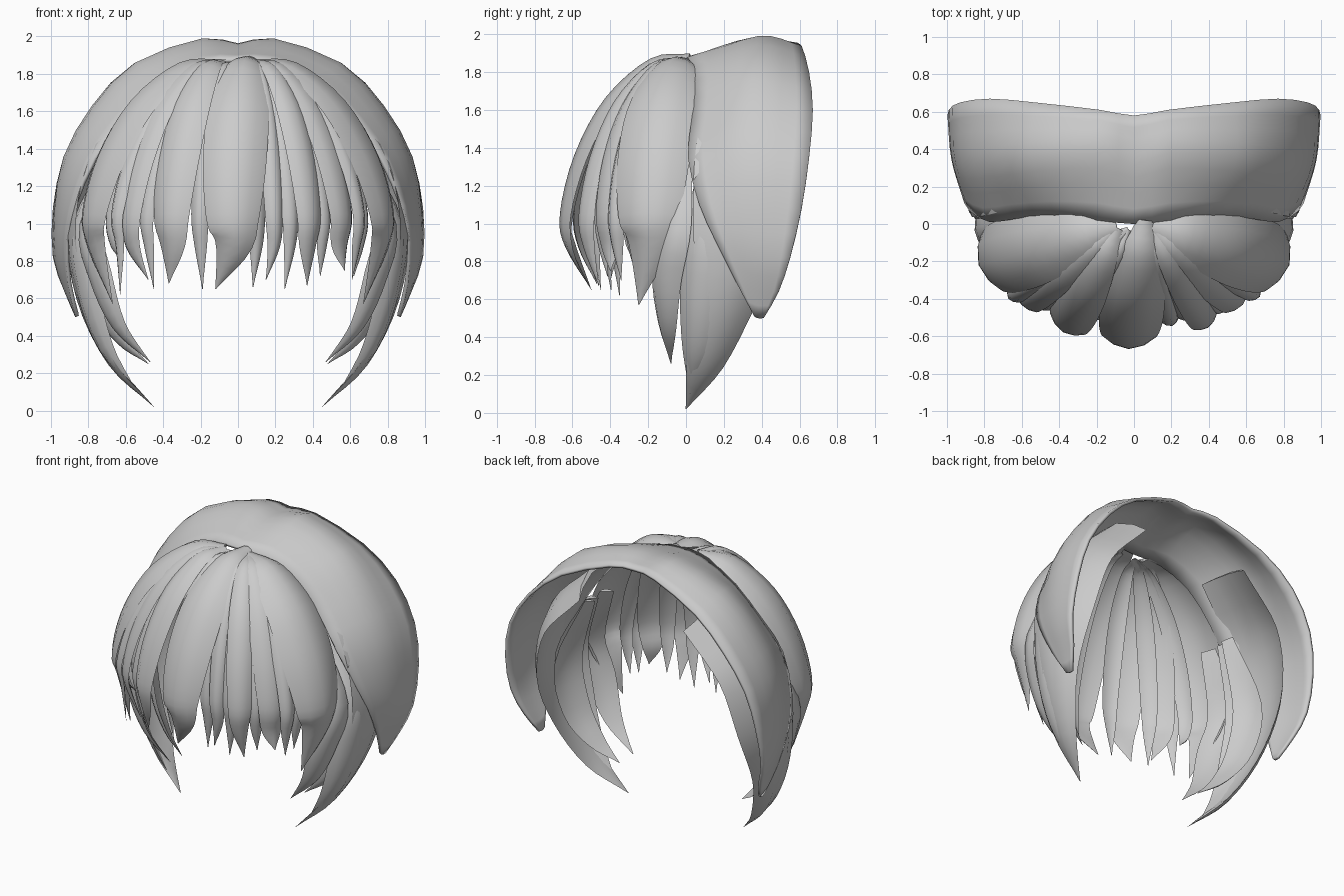
import bpy, math
from mathutils import Vector

cube = bpy.data.objects.get("Cube")
if cube:
    bpy.data.objects.remove(cube)

mat = bpy.data.materials.new("light grey hair")
mat.use_nodes = True
GREY = (0.6, 0.6, 0.6, 1)
mat.diffuse_color = GREY
mat.node_tree.nodes["Principled BSDF"].inputs["Base Color"].default_value = GREY


def spline(pts, steps):
    """Smooth curve through the points, of any dimension."""
    pts = [Vector(p) for p in pts]
    ext = [2 * pts[0] - pts[1]] + pts + [2 * pts[-1] - pts[-2]]
    out = []
    for i in range(len(pts) - 1):
        a, b, c, d = ext[i:i + 4]
        for k in range(steps):
            t = k / steps
            out.append(b + (c - a) * t / 2 + (a - 2.5 * b + 2 * c - d / 2) * t ** 2
                       + (1.5 * (b - c) + (d - a) / 2) * t ** 3)
    return out + [pts[-1]]


def add_mesh(name, verts, faces):
    me = bpy.data.meshes.new(name)
    me.from_pydata(verts, [], faces)
    me.materials.append(mat)
    ob = bpy.data.objects.new(name, me)
    bpy.context.collection.objects.link(ob)
    bpy.ops.object.select_all(action="DESELECT")
    ob.select_set(True)
    bpy.context.view_layer.objects.active = ob
    bpy.ops.object.mode_set(mode="EDIT")
    bpy.ops.mesh.select_all(action="SELECT")
    bpy.ops.mesh.normals_make_consistent(inside=False)
    bpy.ops.object.mode_set(mode="OBJECT")
    bpy.ops.object.shade_smooth_by_angle(angle=math.radians(50))
    return ob


def lock(name, path, widths, bulge, thick=0.03, centre=(0, 0.05, 0.9)):
    """Crescent section swept along a path, facing away from a centre."""
    path = spline(path, 4)
    widths = [w.x for w in spline([(w, 0) for w in widths], 4)]
    us = [-1, -0.6, 0, 0.6, 1]
    verts = []
    for i, p in enumerate(path):
        tan = (path[min(i + 1, len(path) - 1)] - path[max(i - 1, 0)]).normalized()
        side = tan.cross(p - Vector(centre)).normalized()
        out = side.cross(tan)
        w = max(widths[i], 0.002)
        h = w * bulge
        th = min(thick, w * 0.5)
        ring = [(u, (1 - u * u) * h) for u in us]
        ring += [(u, (1 - u * u) * (h - th)) for u in us[-2:0:-1]]
        verts += [p + side * u * w + out * (v - h * 0.6) for u, v in ring]
    n = 8
    faces = [(r * n + j, r * n + (j + 1) % n, (r + 1) * n + (j + 1) % n, (r + 1) * n + j)
             for r in range(len(path) - 1) for j in range(n)]
    faces += [tuple(range(n)), tuple(range(len(verts) - n, len(verts)))]
    return add_mesh(name, verts, faces)


# Crown shell: front, middle and back point of each row, centre to side
rows = [
    [(0, 0, 1.88), (0, 0.32, 1.96), (0, 0.58, 1.95)],
    [(0.2, 0.02, 1.86), (0.19, 0.38, 1.99), (0.18, 0.61, 1.94)],
    [(0.42, 0.04, 1.75), (0.55, 0.36, 1.86), (0.53, 0.65, 1.8)],
    [(0.62, 0.03, 1.55), (0.77, 0.33, 1.63), (0.77, 0.67, 1.6)],
    [(0.77, 0.01, 1.35), (0.92, 0.32, 1.36), (0.93, 0.65, 1.35)],
    [(0.88, 0.07, 1.1), (0.97, 0.33, 1.08), (0.99, 0.61, 1.08)],
    [(0.92, 0.16, 0.9), (0.97, 0.36, 0.83), (0.99, 0.55, 0.82)],
    [(0.91, 0.27, 0.68), (0.92, 0.38, 0.64), (0.93, 0.49, 0.64)],
    [(0.87, 0.36, 0.51), (0.87, 0.38, 0.5), (0.87, 0.41, 0.5)],
]
rows = [[(-x, y, z) for x, y, z in r] for r in rows[:0:-1]] + rows
edges = [spline([r[k] for r in rows], 2) for k in range(3)]
grid = [spline(trio, 4) for trio in zip(*edges)]
m = len(grid[0])
shell = add_mesh("crown_shell", [p for r in grid for p in r],
                 [(i * m + j, i * m + j + 1, (i + 1) * m + j + 1, (i + 1) * m + j)
                  for i in range(len(grid) - 1) for j in range(m - 1)])
if shell.data.polygons[len(shell.data.polygons) // 2].normal.z < 0:
    shell.data.flip_normals()
solid = shell.modifiers.new("thickness", "SOLIDIFY")
solid.thickness = 0.02

# Long locks hanging at both sides: path, half widths, bulge, facing centre
side_locks = {
    "long_lock": ([(0.46, 0.39, 1.72), (0.77, 0.34, 1.4), (0.88, 0.3, 1), (0.84, 0.21, 0.6),
                   (0.68, 0.1, 0.25), (0.45, 0, 0.02)],
                  (0.24, 0.28, 0.26, 0.17, 0.1, 0), 0.35, (0, 0.15, 0.9)),
    "middle_lock": ([(0.66, 0.12, 1.4), (0.85, 0.09, 1), (0.83, 0.06, 0.65),
                     (0.72, 0.04, 0.33), (0.54, 0.02, 0.1)],
                    (0.05, 0.12, 0.12, 0.08, 0), 0.5, (0, 0.5, 0.9)),
    "inner_lock": ([(0.64, 0.17, 1.4), (0.81, 0.18, 0.95), (0.77, 0.15, 0.6),
                    (0.64, 0.1, 0.38), (0.48, 0.06, 0.25)],
                   (0.04, 0.1, 0.1, 0.06, 0), 0.5, (0, 0.6, 0.9)),
    "front_side_lock": ([(0.64, -0.02, 1.4), (0.81, -0.07, 1), (0.76, -0.12, 0.72),
                         (0.65, -0.11, 0.45), (0.47, -0.08, 0.26)],
                        (0.05, 0.1, 0.1, 0.06, 0), 0.5, (0, 0.5, 0.9)),
}
for name, (path, widths, bulge, centre) in side_locks.items():
    for label, s in (("left_", 1), ("right_", -1)):
        lock(label + name, [(s * x, y, z) for x, y, z in path], widths, bulge, centre=centre)

# Fringe profile: reach from the parting towards the widest point, and height
PROFILE = [(0, 1.87), (0.3, 1.84), (0.64, 1.64), (0.88, 1.35), (1, 1.05), (0.97, 0.88)]
TAPER = (0.25, 0.65, 0.95, 1, 0.85, 0.6, 0)


def fringe(name, start, wide, tip, width, bulge=0.45, thick=0.03):
    (sx, sy, lift), (wx, wy) = start, wide
    path = [(sx + (wx - sx) * f, sy + (wy - sy) * f, z + lift * (1 - f)) for f, z in PROFILE]
    lock(name, path + [tip], [width * t for t in TAPER], bulge, thick)


# Broad fringe locks: widest point, tip, half width
broad = [
    ((-0.8, -0.21), (-0.67, -0.25, 0.57), 0.2),
    ((0.8, -0.21), (0.67, -0.25, 0.57), 0.2),
    ((-0.37, -0.56), (-0.37, -0.47, 0.68), 0.13),
    ((0.39, -0.54), (0.37, -0.46, 0.67), 0.09),
    ((-0.59, -0.42), (-0.48, -0.4, 0.7), 0.1),
    ((0.57, -0.42), (0.57, -0.4, 0.75), 0.11),
]
for i, (wide, tip, width) in enumerate(broad):
    s = math.copysign(1, wide[0])
    fringe(f"broad_fringe_{i + 1}", (s * 0.09, -0.02, 0), wide, tip, width)
fringe("centre_fringe", (0.06, 0.02, 0.02), (-0.03, -0.64), (-0.12, -0.5, 0.65), 0.17)

# Narrow strands filling the gaps: widest point, tip x and tip z
narrow = [(-0.66, -0.39, -0.63, 0.62), (-0.5, -0.44, -0.45, 0.65), (-0.21, -0.5, -0.19, 0.65),
          (0.1, -0.5, 0.08, 0.66), (0.2, -0.53, 0.15, 0.7), (0.29, -0.5, 0.25, 0.65),
          (0.47, -0.46, 0.44, 0.72), (0.66, -0.38, 0.61, 0.7), (-0.69, -0.3, -0.61, 0.8),
          (0.68, -0.29, 0.62, 0.72)]
for i, (x, y, tip_x, tip_z) in enumerate(narrow):
    fringe(f"narrow_strand_{i + 1}", (0.08 if x > 0 else -0.03, -0.03, -0.01), (x, y),
           (tip_x, y * 0.9, tip_z), 0.06, 0.7, 0.05)
